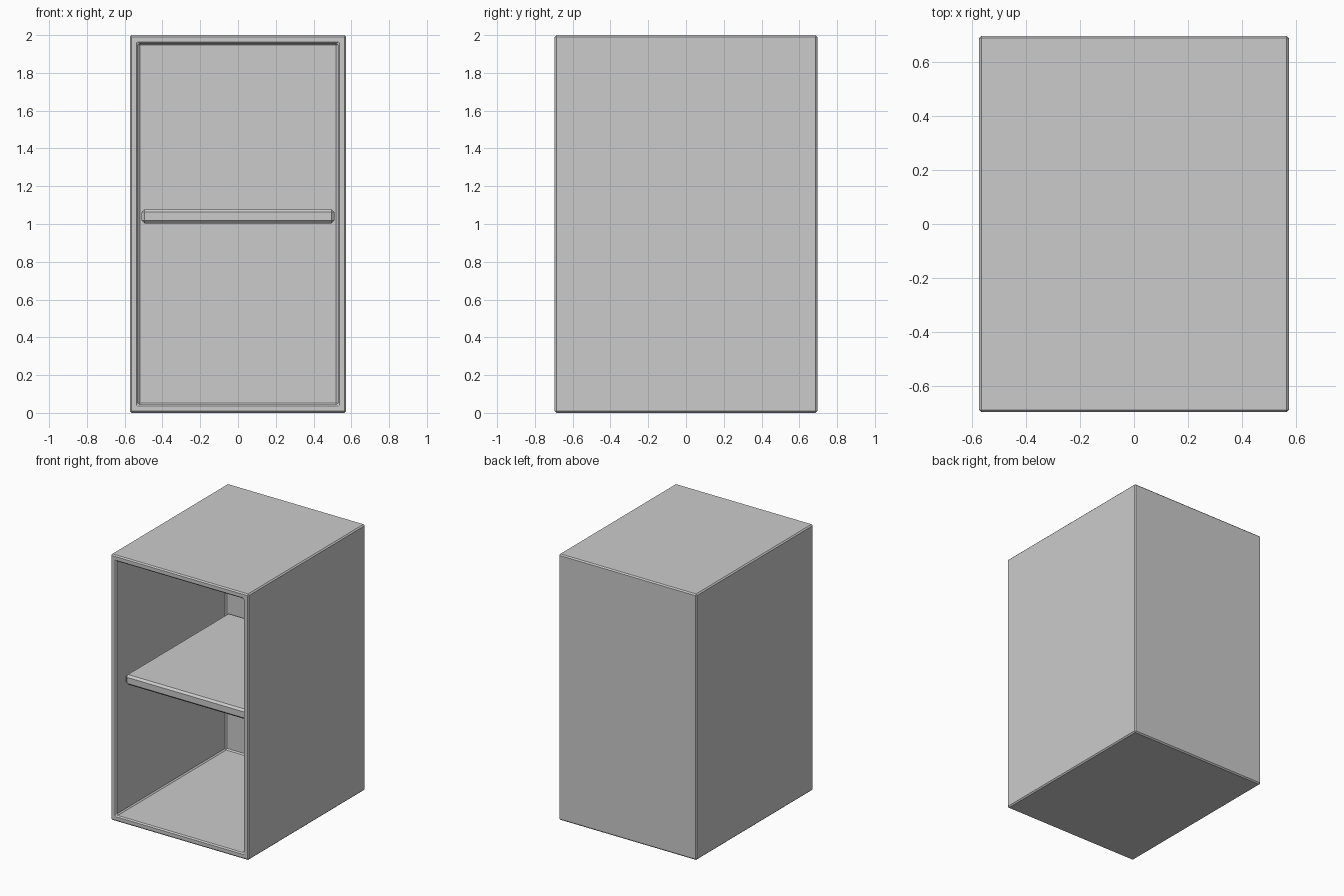
import bpy, bmesh

if "Cube" in bpy.data.objects:
    bpy.data.objects.remove(bpy.data.objects["Cube"])


def box(bm, x, y0, y1, z0, z1):
    """Add a box spanning -x..x, y0..y1, z0..z1."""
    verts = bmesh.ops.create_cube(bm, size=1)["verts"]
    for v in verts:
        v.co = (v.co.x * 2 * x,
                y1 if v.co.y > 0 else y0,
                z1 if v.co.z > 0 else z0)


def finish(name, bm, width):
    bmesh.ops.recalc_face_normals(bm, faces=bm.faces)
    mesh = bpy.data.meshes.new(name)
    bm.to_mesh(mesh)
    bm.free()
    obj = bpy.data.objects.new(name, mesh)
    bpy.context.collection.objects.link(obj)
    # Narrow chamfer on every hard edge
    bevel = obj.modifiers.new("chamfer", "BEVEL")
    bevel.width = width
    bevel.segments = 1
    bevel.limit_method = "ANGLE"
    return obj


# Cabinet shell: box whose front face is inset and pushed back into a cavity
W, D, H = 0.573, 0.695, 2.0
WALL, BACK_Y = 0.063, 0.61
bm = bmesh.new()
box(bm, W, -D, D, 0, H)
bm.normal_update()
front = min(bm.faces, key=lambda f: f.calc_center_median().y)
bmesh.ops.inset_region(bm, faces=[front], thickness=WALL)
cavity = bmesh.ops.extrude_face_region(bm, geom=[front])["geom"]
for v in cavity:
    if isinstance(v, bmesh.types.BMVert):
        v.co.y = BACK_Y
if front.is_valid:
    bmesh.ops.delete(bm, geom=[front], context="FACES_ONLY")
finish("cabinet_shell", bm, 0.009)

# Middle shelf, set back slightly from the front
bm = bmesh.new()
box(bm, W - WALL, -0.615, BACK_Y, 1.003, 1.078)
finish("middle_shelf", bm, 0.015)
